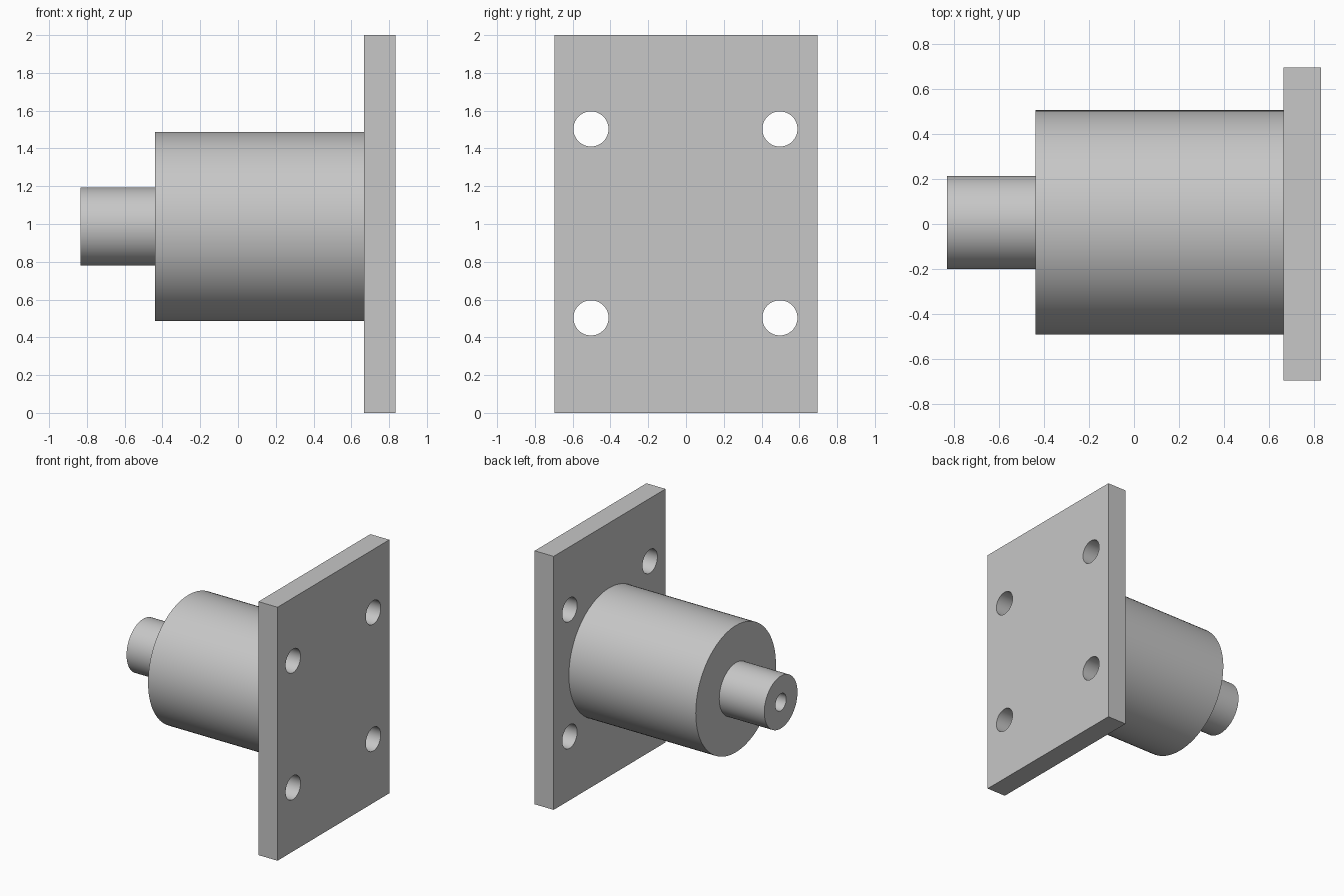
import bpy
import bmesh
import math
from mathutils import Matrix, Vector

old = bpy.data.objects.get("Cube")
if old:
    bpy.data.objects.remove(old, do_unlink=True)

# One plain grey metal
GREY = (0.57, 0.57, 0.57, 1.0)
metal = bpy.data.materials.new("grey metal")
metal.use_nodes = True
metal.diffuse_color = GREY
metal.node_tree.nodes["Principled BSDF"].inputs["Base Color"].default_value = GREY


def add_object(name, bm):
    bmesh.ops.recalc_face_normals(bm, faces=bm.faces)
    mesh = bpy.data.meshes.new(name)
    bm.to_mesh(mesh)
    bm.free()
    mesh.materials.append(metal)
    obj = bpy.data.objects.new(name, mesh)
    bpy.context.collection.objects.link(obj)
    return obj


def smooth(obj):
    bpy.ops.object.select_all(action="DESELECT")
    obj.select_set(True)
    bpy.context.view_layer.objects.active = obj
    bpy.ops.object.shade_smooth_by_angle(angle=math.radians(30))


# Mounting plate
PLATE_IN, PLATE_OUT = 0.667, 0.833
mid_x, thick = (PLATE_IN + PLATE_OUT) / 2, PLATE_OUT - PLATE_IN
bm = bmesh.new()
bmesh.ops.create_cube(bm, size=1, matrix=Matrix.Translation((mid_x, 0, 1))
                      @ Matrix.Diagonal((thick, 1.394, 2, 1)))
plate = add_object("mounting_plate", bm)

# Four bolt holes
bm = bmesh.new()
for y in (-0.503, 0.497):
    for z in (0.503, 1.503):
        bmesh.ops.create_cone(bm, cap_ends=True, segments=64, radius1=0.093,
                              radius2=0.093, depth=thick * 2,
                              matrix=Matrix.Translation((mid_x, y, z))
                              @ Matrix.Rotation(math.pi / 2, 4, "Y"))
cutter = add_object("bolt_hole_cutter", bm)
cut = plate.modifiers.new("bolt holes", "BOOLEAN")
cut.operation = "DIFFERENCE"
cut.solver = "EXACT"
cut.object = cutter
bpy.context.view_layer.objects.active = plate
bpy.ops.object.modifier_apply(modifier=cut.name)
bpy.data.objects.remove(cutter, do_unlink=True)
smooth(plate)

# Barrel and bored stub shaft, turned from one profile of (x, radius)
AXIS = Vector((0, 0.007, 0.987))
profile = [(-0.44, 0), (-0.44, 0.067), (-0.833, 0.067), (-0.833, 0.207),
           (-0.44, 0.207), (-0.44, 0.5), (PLATE_IN + 0.01, 0.5), (PLATE_IN + 0.01, 0)]
bm = bmesh.new()
points = [bm.verts.new(AXIS + Vector((x, 0, r))) for x, r in profile]
edges = [bm.edges.new(pair) for pair in zip(points, points[1:])]
bmesh.ops.spin(bm, geom=points + edges, cent=AXIS, axis=(1, 0, 0),
               angle=math.tau, steps=96, use_merge=True)
bmesh.ops.remove_doubles(bm, verts=bm.verts, dist=0.0001)
smooth(add_object("barrel_and_shaft", bm))
